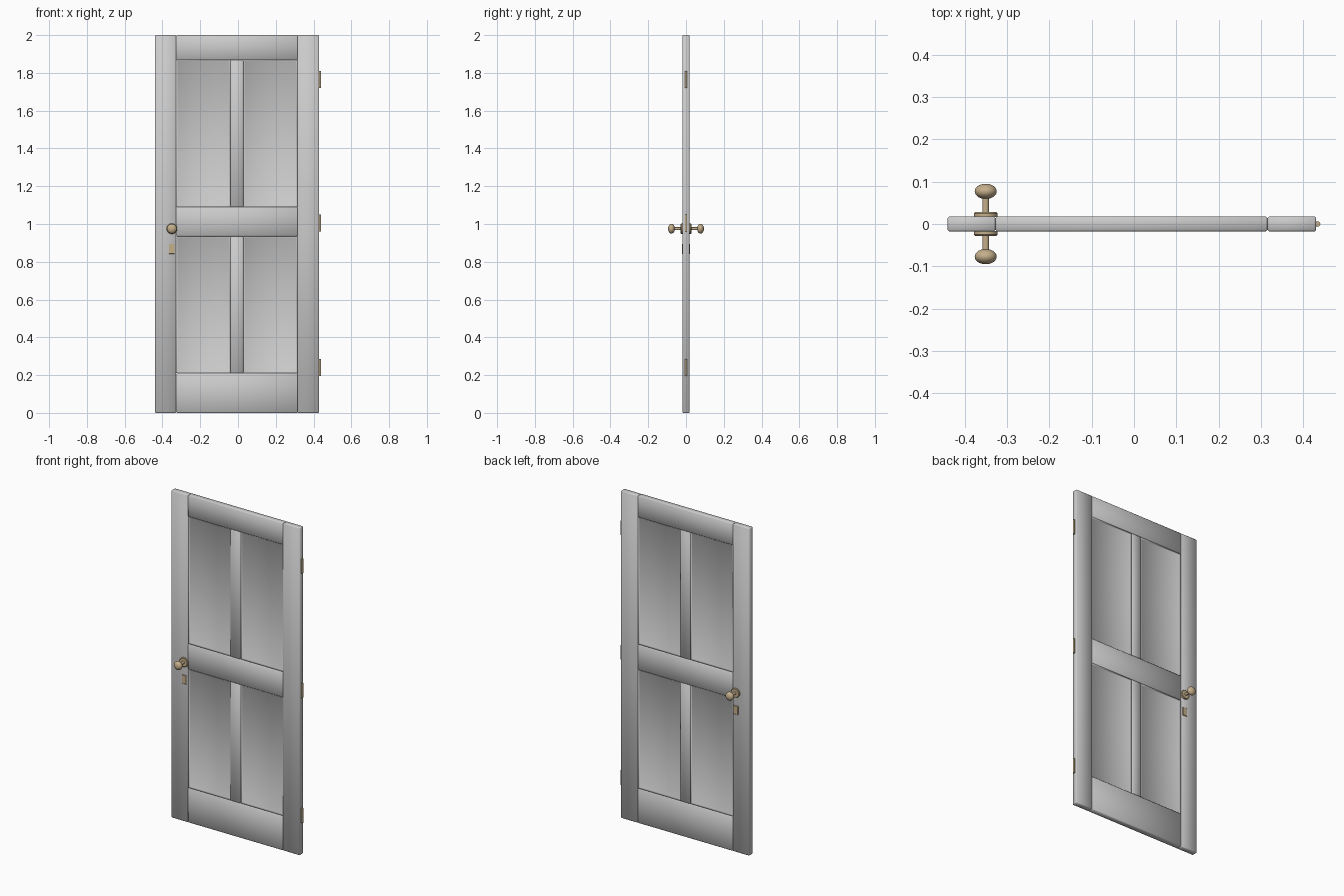
import bpy
import bmesh
import math
from mathutils import Matrix

cube = bpy.data.objects.get("Cube")
if cube:
    bpy.data.objects.remove(cube, do_unlink=True)


def material(name, rgb):
    m = bpy.data.materials.new(name)
    m.use_nodes = True
    color = (*rgb, 1.0)
    m.diffuse_color = color
    m.node_tree.nodes["Principled BSDF"].inputs["Base Color"].default_value = color
    return m


PAINT = material("grey paint", (0.60, 0.60, 0.60))
BRASS = material("brass", (0.56, 0.43, 0.26))


def finish(name, bm, mat, angle=180):
    bmesh.ops.recalc_face_normals(bm, faces=bm.faces)
    mesh = bpy.data.meshes.new(name)
    bm.to_mesh(mesh)
    bm.free()
    mesh.materials.append(mat)
    obj = bpy.data.objects.new(name, mesh)
    bpy.context.collection.objects.link(obj)
    bpy.ops.object.select_all(action='DESELECT')
    obj.select_set(True)
    bpy.context.view_layer.objects.active = obj
    if angle >= 180:
        bpy.ops.object.shade_smooth()
    else:
        bpy.ops.object.shade_smooth_by_angle(angle=math.radians(angle))
    return obj


def box_mesh(x, y, z):
    bm = bmesh.new()
    size = [b - a for a, b in (x, y, z)]
    mid = [(a + b) / 2 for a, b in (x, y, z)]
    bmesh.ops.create_cube(bm, size=1, matrix=Matrix.Translation(mid) @ Matrix.Diagonal((*size, 1)))
    return bm


def board(name, x, z, half=0.018, mat=PAINT, bevel=0.004, angle=180):
    bm = box_mesh(x, (-half, half), z)
    bmesh.ops.bevel(bm, geom=bm.edges[:], offset=bevel, segments=1, profile=0.5, affect='EDGES')
    return finish(name, bm, mat, angle)


def lathe(name, profile, location, side, steps=32):
    # Spin a (radius, distance) profile about the y direction
    bm = bmesh.new()
    verts = [bm.verts.new((r, side * d, 0)) for r, d in profile]
    edges = [bm.edges.new(pair) for pair in zip(verts, verts[1:])]
    bmesh.ops.spin(bm, geom=verts + edges, axis=(0, 1, 0), cent=(0, 0, 0),
                   angle=math.tau, steps=steps)
    bmesh.ops.remove_doubles(bm, verts=bm.verts, dist=0.0001)
    bmesh.ops.translate(bm, verts=bm.verts, vec=location)
    return finish(name, bm, BRASS, 40)


# Stiles, rails and muntins
LEFT, RIGHT = 0.315, -0.327
board("right_stile", (-0.44, RIGHT), (0, 2))
board("left_stile", (LEFT, 0.43), (0, 2))
rails = {"bottom_rail": (0, 0.21), "lock_rail": (0.935, 1.09), "top_rail": (1.868, 2)}
for name, z in rails.items():
    board(name, (RIGHT, LEFT), z)
openings = {"lower": (0.21, 0.935), "upper": (1.09, 1.868)}
MUNTIN = (-0.04, 0.028)
for name, z in openings.items():
    board(name + "_muntin", MUNTIN, z)

# Recessed panels with a sloped moulding on both faces
for level, z in openings.items():
    for side, x in (("right", (RIGHT, MUNTIN[0])), ("left", (MUNTIN[1], LEFT))):
        bm = box_mesh(x, (-0.013, 0.013), z)
        bm.normal_update()
        faces = [f for f in bm.faces if abs(f.normal.y) > 0.9]
        bmesh.ops.inset_individual(bm, faces=faces, thickness=0.01, depth=-0.006)
        finish(f"{level}_{side}_panel", bm, PAINT)

# Hinges: a leaf set in the edge and a barrel
for i, z in enumerate((0.24, 1.005, 1.765)):
    board(f"hinge_leaf_{i + 1}", (0.41, 0.432), (z - 0.045, z + 0.045), 0.006, BRASS, 0.001, 30)
    bm = bmesh.new()
    bmesh.ops.create_cone(bm, cap_ends=True, segments=12, radius1=0.006, radius2=0.006,
                          depth=0.09, matrix=Matrix.Translation((0.434, 0, z)))
    finish(f"hinge_barrel_{i + 1}", bm, BRASS, 40)

# Door knobs with rosettes and necks
rosette = [(0, 0.016), (0.028, 0.016), (0.028, 0.025), (0.025, 0.028), (0, 0.028)]
neck = [(0, 0.02), (0.008, 0.02), (0.008, 0.064), (0, 0.064)]
knob = [(0.026 * math.sin(t), 0.077 - 0.018 * math.cos(t))
        for t in (math.pi * k / 14 for k in range(15))]
for label, side in (("front", -1), ("back", 1)):
    spot = (-0.35, 0, 0.975)
    for part, profile in (("rosette", rosette), ("neck", neck), ("knob", knob)):
        lathe(f"{label}_{part}", profile, spot, side)

# Keyhole plate, running through so it shows on both faces
board("keyhole_plate", (-0.366, -0.335), (0.842, 0.895), 0.022, BRASS, 0.002, 30)
